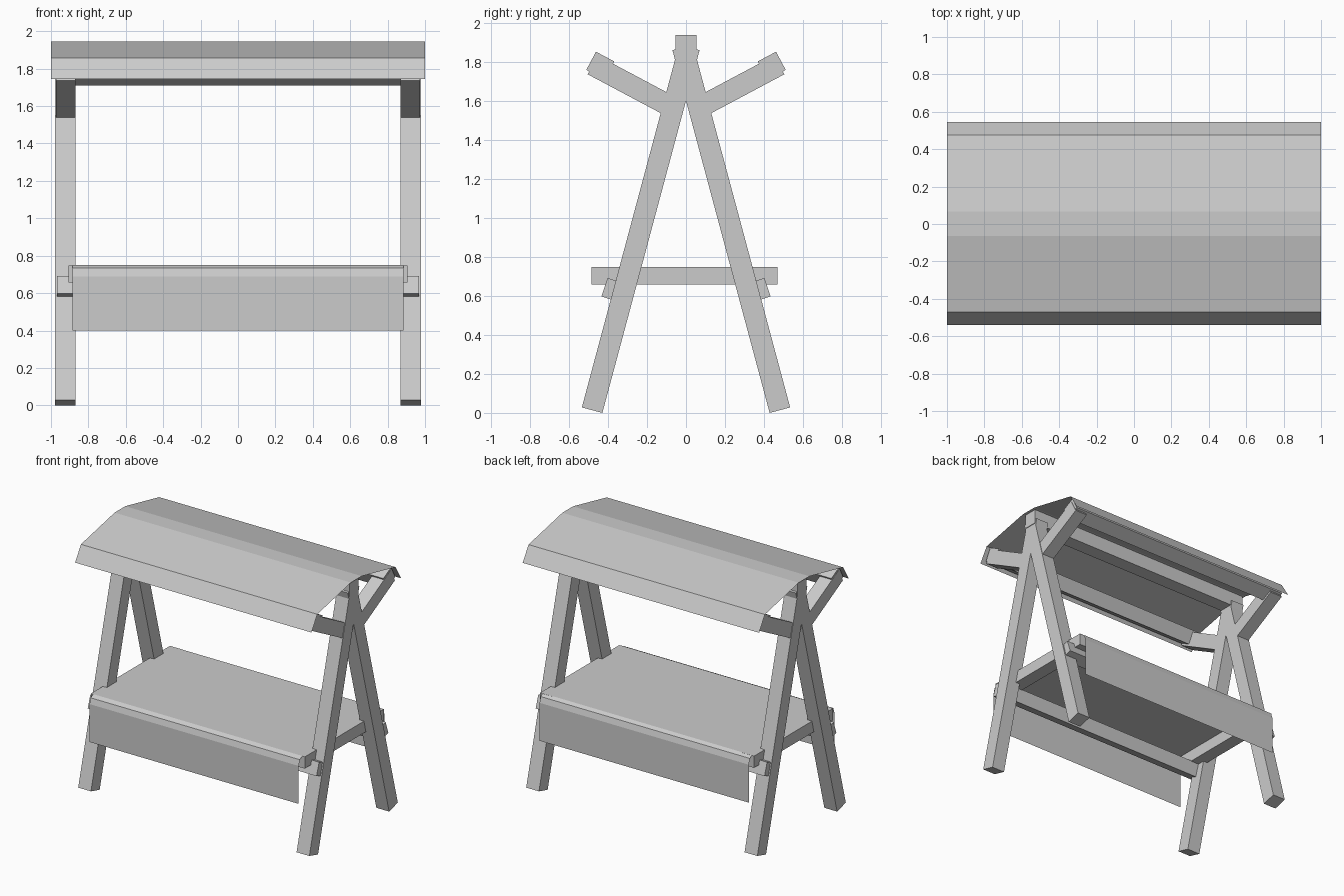
import bpy, bmesh, math
from mathutils import Vector

if "Cube" in bpy.data.objects:
    bpy.data.objects.remove(bpy.data.objects["Cube"])


def beam(name, x0, x1, a, b, width):
    """Box between x0 and x1 whose side profile runs from a to b (y, z)."""
    a, b = Vector(a), Vector(b)
    d = (b - a).normalized()
    n = Vector((-d.y, d.x)) * width / 2
    corners = [a + n, a - n, b - n, b + n]
    bm = bmesh.new()
    face = bm.faces.new([bm.verts.new((x0, p.x, p.y)) for p in corners])
    ext = bmesh.ops.extrude_face_region(bm, geom=[face])
    verts = [v for v in ext["geom"] if isinstance(v, bmesh.types.BMVert)]
    bmesh.ops.translate(bm, verts=verts, vec=(x1 - x0, 0, 0))
    return finish(name, bm)


def sheet(name, half_x, profile):
    """Thin cloth: an open (y, z) profile swept along x."""
    bm = bmesh.new()
    rows = [[bm.verts.new((x, y, z)) for y, z in profile] for x in (-half_x, half_x)]
    for i in range(len(profile) - 1):
        bm.faces.new([rows[0][i], rows[1][i], rows[1][i + 1], rows[0][i + 1]])
    return finish(name, bm)


def finish(name, bm):
    bmesh.ops.recalc_face_normals(bm, faces=bm.faces)
    if not any(len(e.link_faces) == 2 for e in bm.edges):
        bm.normal_update()
    me = bpy.data.meshes.new(name)
    # Open cloth should face up and outwards
    if any(e.is_boundary for e in bm.edges):
        top = max(bm.faces, key=lambda f: f.calc_center_median().z)
        if top.normal.z < 0:
            bmesh.ops.reverse_faces(bm, faces=bm.faces)
    bm.to_mesh(me)
    bm.free()
    ob = bpy.data.objects.new(name, me)
    bpy.context.collection.objects.link(ob)
    return ob


for sx, xn in ((-1, "left"), (1, "right")):
    # Side bar carrying the counter
    beam(f"{xn}_counter_bar", sx * 0.80, sx * 0.905, (-0.485, 0.703), (0.47, 0.703), 0.09)
    for sy, yn in ((-1, "front"), (1, "back")):
        # Slanted leg that crosses its partner at the ridge
        beam(f"{xn}_{yn}_leg", sx * 0.87, sx * 0.978,
             (sy * 0.482, 0.014), (-sy * 0.017, 1.876), 0.109)
        # Arm that holds the canopy edge
        beam(f"{xn}_{yn}_arm", sx * 0.87, sx * 0.974,
             (sy * 0.09, 1.579), (sy * 0.479, 1.786), 0.109)

for sy, yn in ((-1, "front"), (1, "back")):
    # Eave rail at the arm ends
    beam(f"{yn}_eave_rail", -0.972, 0.972,
         (sy * 0.393, 1.757), (sy * 0.487, 1.807), 0.106)
    # Tilted rail under the counter
    beam(f"{yn}_counter_rail", -0.968, 0.968,
         (sy * 0.325, 0.614), (sy * 0.418, 0.645), 0.1)

# Ridge beam
beam("ridge_beam", -0.982, 0.982, (-0.055, 1.885), (0.055, 1.885), 0.11)

# Cloth canopy
sheet("canopy", 1.0, [(-0.54, 1.745), (-0.47, 1.858), (-0.063, 1.945),
                      (0.066, 1.945), (0.475, 1.858), (0.545, 1.745)])

# Counter cloth with hanging front and back flaps
sheet("counter_cloth", 0.885, [(-0.53, 0.40), (-0.53, 0.69), (-0.517, 0.733), (-0.485, 0.749),
                               (0.467, 0.749), (0.492, 0.733), (0.505, 0.69), (0.505, 0.40)])
